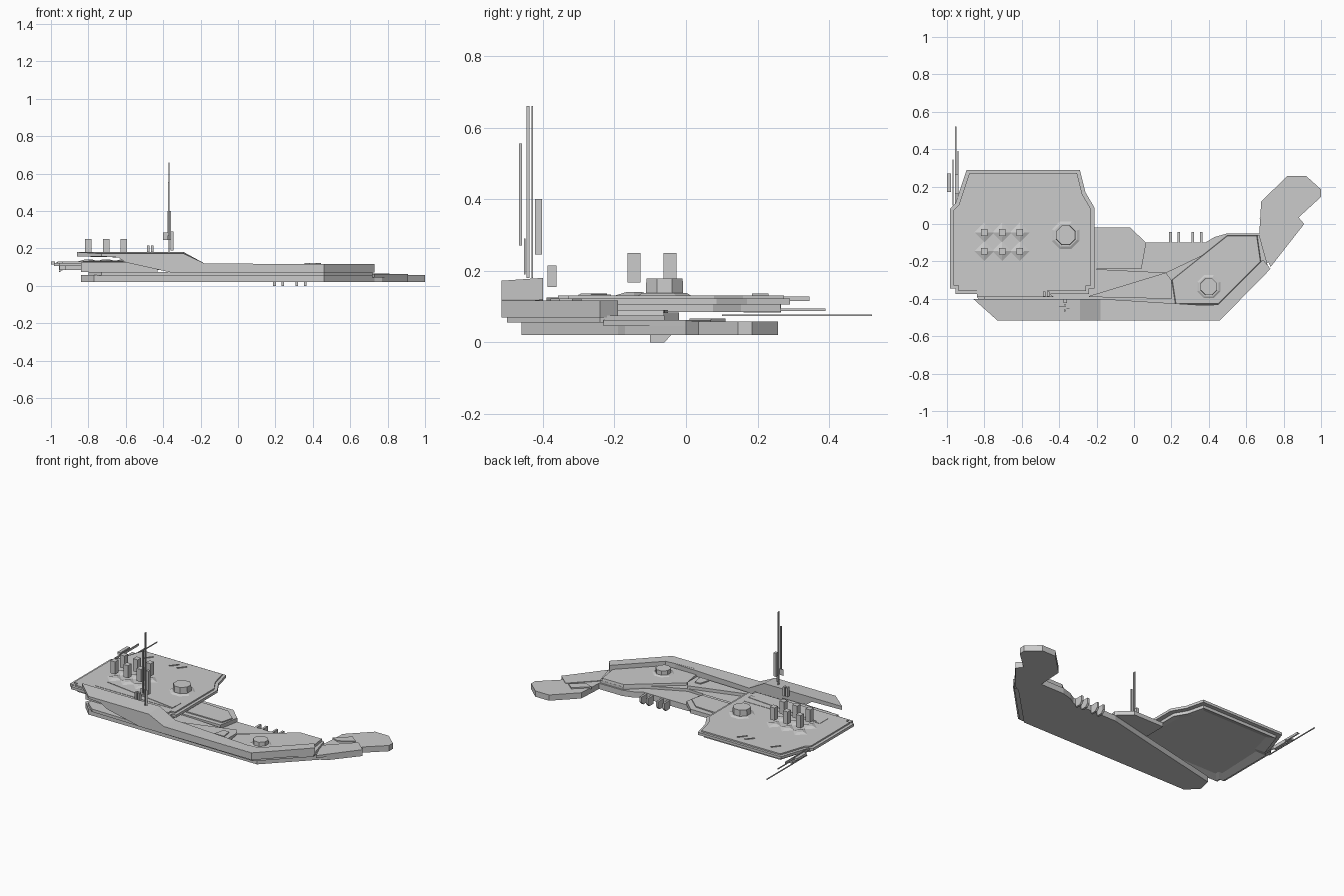
import bpy, bmesh, math
from mathutils import Vector

if "Cube" in bpy.data.objects:
    bpy.data.objects.remove(bpy.data.objects["Cube"])


def slab(name, pts, z0, z1, taper=1.0, recess=0.0, hollow=0.06):
    """Extrude a plan outline (counter-clockwise); optional taper and sunken underside."""
    bm = bmesh.new()
    cx = sum(p[0] for p in pts) / len(pts)
    cy = sum(p[1] for p in pts) / len(pts)
    lo = [bm.verts.new((x, y, z0)) for x, y in pts]
    hi = [bm.verts.new((cx + (x - cx) * taper, cy + (y - cy) * taper, z1)) for x, y in pts]
    bottom = bm.faces.new(lo[::-1])
    bm.faces.new(hi)
    for i in range(len(pts)):
        j = (i + 1) % len(pts)
        bm.faces.new((lo[i], lo[j], hi[j], hi[i]))
    bmesh.ops.recalc_face_normals(bm, faces=bm.faces)
    if recess:
        bmesh.ops.inset_region(bm, faces=[bottom], thickness=hollow, depth=0)
        for v in bottom.verts:
            v.co.z += recess
    return finish(name, bm)


def prism(name, front_pts, back_pts):
    """Skin between two matching closed outlines."""
    bm = bmesh.new()
    front = [bm.verts.new(p) for p in front_pts]
    back = [bm.verts.new(p) for p in back_pts]
    bm.faces.new(front)
    bm.faces.new(back[::-1])
    for i in range(len(front)):
        j = (i + 1) % len(front)
        bm.faces.new((front[i], back[i], back[j], front[j]))
    bmesh.ops.recalc_face_normals(bm, faces=bm.faces)
    return finish(name, bm)


def finish(name, bm):
    me = bpy.data.meshes.new(name)
    bm.to_mesh(me)
    bm.free()
    ob = bpy.data.objects.new(name, me)
    bpy.context.collection.objects.link(ob)
    return ob


def box(name, x0, x1, y0, y1, z0, z1):
    return slab(name, [(x0, y0), (x1, y0), (x1, y1), (x0, y1)], z0, z1)


def ngon(cx, cy, r, n, start=0.0):
    return [(cx + r * math.cos(start + math.tau * i / n),
             cy + r * math.sin(start + math.tau * i / n)) for i in range(n)]


# Lower hull with the forward prong
slab("lower_hull", [(-.84, -.39), (-.77, -.46), (.46, -.46), (.73, -.19), (.77, -.17), (.91, 0),
                    (.88, .035), (1, .145), (1, .185), (.92, .257), (.82, .257), (.68, .12),
                    (.67, -.05), (.50, -.05), (.43, -.07), (.38, -.10), (.06, -.10),
                    (-.24, -.17), (-.82, -.30)], .02, .058)
slab("prong_plate", [(.73, -.23), (.91, 0), (.83, .07), (.67, -.09)], .045, .062)
slab("prong_clamp", [(.67, .03), (.72, .01), (.81, .07), (.76, .11)], .05, .066)

# Upper hull: floor, side wall and recessed gun deck
slab("upper_hull_floor", [(-.80, -.42), (-.73, -.48), (.46, -.50), (.72, -.24), (.67, -.06),
                          (.50, -.06), (.40, -.15), (.17, -.26), (-.24, -.24), (-.80, -.36)],
     .056, .075)
slab("hull_side_wall", [(.20, -.515), (.46, -.515), (.73, -.24), (.69, -.19), (.45, -.43),
                        (.20, -.45)], .07, .117)
slab("gun_deck", [(.22, -.43), (.45, -.43), (.68, -.20), (.66, -.06), (.50, -.06), (.20, -.30)],
     .07, .09, .98)
slab("mid_deck", [(-.24, -.39), (.2, -.40), (.2, -.30), (.17, -.26), (-.24, -.385)], .07, .095)
slab("deck_block", [(.10, -.39), (.17, -.39), (.16, -.32), (.12, -.32)], .09, .102)

# Raised catapult wall along the front, with an overhanging clipped tip
profile = [(-.86, .157), (-.64, .152), (-.60, .125), (-.36, .072), (.46, .072),
           (.46, .115), (-.18, .12), (-.29, .18), (-.86, .18)]
prism("catapult_wall",
      [(-.73 if x < -.8 else x, -.516, z - (.008 if z > .17 else 0)) for x, z in profile],
      [(x, -.44 if x > .2 else -.40, z) for x, z in profile])

# Flight deck: hollow under-frame, rim and inset top plate
deck = [(-.955, -.375), (-.24, -.375), (-.24, -.345), (-.21, -.345), (-.21, .085), (-.26, .17),
        (-.29, .29), (-.895, .29), (-.955, .11), (-.985, .08), (-.985, -.345), (-.955, -.345)]
mid = Vector((-.595, -.04))
inset = lambda k: [tuple(mid + (Vector(p) - mid) * k) for p in deck]
slab("flight_deck_frame", inset(.92), .085, .107, 1, .018)
slab("flight_deck_rim", deck, .105, .122)
slab("flight_deck_top", inset(.95), .122, .131)
slab("runway_ramp", [(-.83, -.30), (-.27, -.30), (-.27, -.21), (-.83, -.21)], .129, .133)
slab("runway_wedge", [(-.80, -.22), (-.27, -.295), (-.27, -.265)], .131, .136)
slab("deck_joint", [(-.84, -.39), (-.43, -.39), (-.48, -.345), (-.84, -.345)], .075, .125)
for x in (-.80, -.61, -.555):
    slab("deck_marking", [(x - .022, .185), (x - .014, .185), (x + .022, .23), (x + .014, .23)],
         .131, .136)

# Platform joining flight deck and hull
slab("side_platform", [(-.24, -.24), (.04, -.24), (.065, -.10), (-.02, -.02), (-.24, -.02)], .056, .083)
slab("side_platform_top", [(-.24, -.21), (.03, -.21), (.05, -.13), (-.03, -.06), (-.24, -.05)], .083, .09)

# Launch tubes: six floating posts over low diamond-shaped pads
for x in (-.80, -.705, -.61):
    for y in (-.045, -.145):
        slab("launch_pad", ngon(x, y, .056, 4), .13, .14, .4)
        box("launch_tube", x - .017, x + .017, y - .018, y + .018, .167, .25)

# Octagonal turrets with a sloped ring
for x, y, r, z0, z1 in ((-.365, -.06, .082, .13, .178), (.40, -.335, .07, .088, .123)):
    slab("turret_ring", ngon(x, y, r, 8, math.pi / 8), z0, z0 + .008, .8)
    slab("turret_cap", ngon(x, y, r * .69, 8, math.pi / 8), z0, z1, .97)

# Slanted fins hanging off the back of the lower hull
for x in (.195, .24, .315, .36):
    side = [(-.10, .02), (-.10, 0), (-.06, 0), (-.042, .02), (-.042, .055), (-.10, .055)]
    prism("rear_fin", [(x - .007, y, z) for y, z in side], [(x + .007, y, z) for y, z in side])

# Antenna mast on the catapult wall
for b in ((-.372, -.366, -.445, -.437, .18, .66), (-.371, -.367, -.432, -.428, .18, .66),
          (-.373, -.365, -.467, -.458, .27, .555), (-.376, -.358, -.422, -.402, .245, .40),
          (-.402, -.375, -.444, -.440, .245, .285), (-.36, -.345, -.452, -.448, .19, .29)):
    box("antenna", *b)
for x in (-.48, -.458):
    box("deck_post", x - .006, x + .006, -.387, -.362, .155, .215)

# Horizontal antennas on the left edge
for b in ((-.956, -.950, .10, .52, .073, .078), (-.944, -.939, .08, .39, .088, .094),
          (-.970, -.964, .10, .345, .115, .128), (-1, -.978, .17, .27, .115, .130),
          (-.958, -.938, .16, .265, .083, .105)):
    box("side_antenna", *b)
